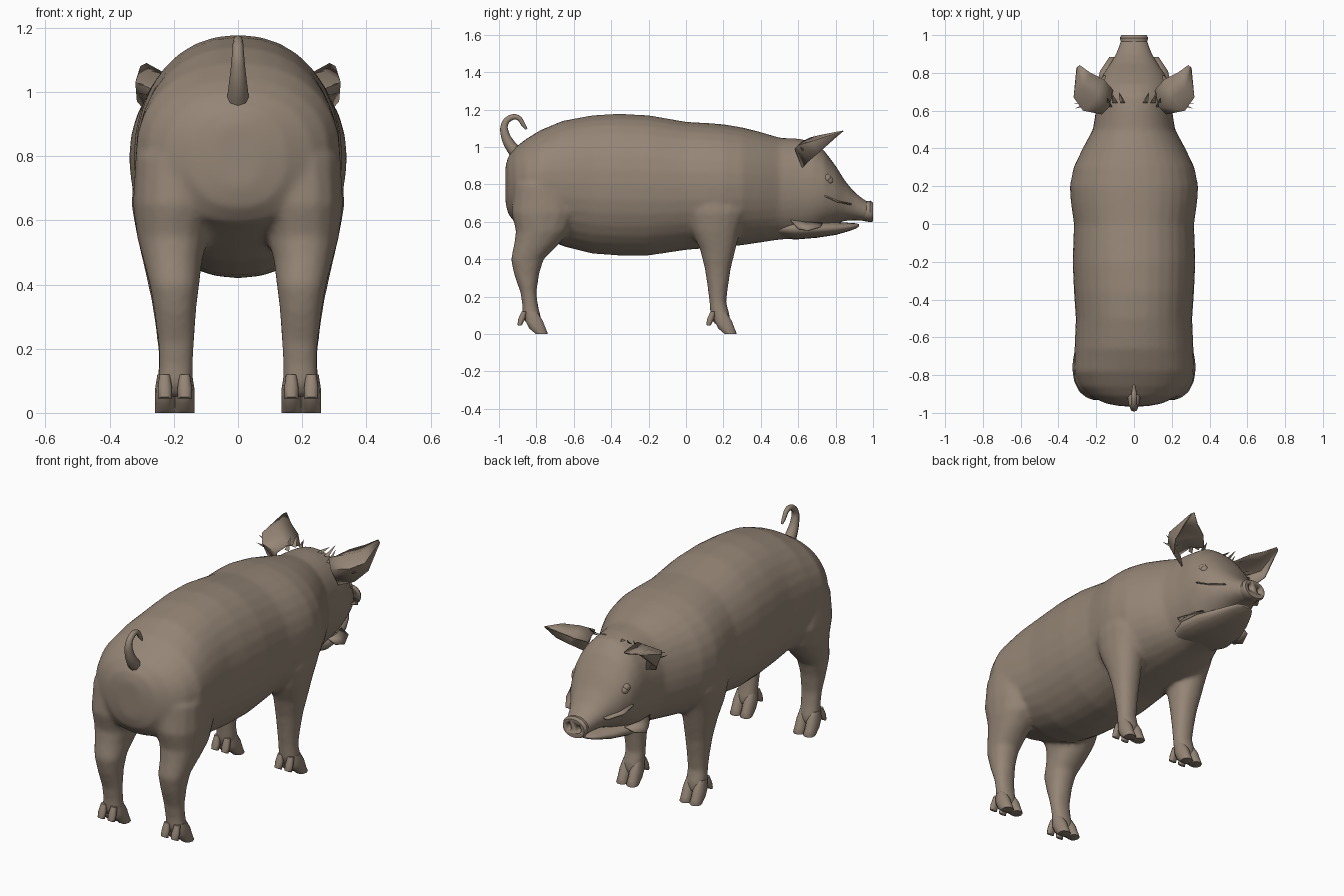
import bpy, bmesh
from math import sin, cos, pi
from mathutils import Vector

cube = bpy.data.objects.get("Cube")
if cube:
    bpy.data.objects.remove(cube)

hide = bpy.data.materials.new("brown hide")
hide.use_nodes = True
hide.diffuse_color = (0.30, 0.235, 0.18, 1)
hide.node_tree.nodes["Principled BSDF"].inputs["Base Color"].default_value = hide.diffuse_color


def finish(bm, name, angle=0.9):
    bmesh.ops.recalc_face_normals(bm, faces=bm.faces)
    mesh = bpy.data.meshes.new(name)
    bm.to_mesh(mesh)
    bm.free()
    mesh.materials.append(hide)
    ob = bpy.data.objects.new(name, mesh)
    bpy.context.collection.objects.link(ob)
    bpy.ops.object.select_all(action='DESELECT')
    ob.select_set(True)
    bpy.context.view_layer.objects.active = ob
    bpy.ops.object.shade_smooth_by_angle(angle=angle)
    return ob


def loft(bm, rings):
    """Skin a stack of closed rings and cap both ends."""
    rows = [[bm.verts.new(p) for p in r] for r in rings]
    n = len(rows[0])
    for a, b in zip(rows, rows[1:]):
        for i in range(n):
            bm.faces.new((a[i], a[(i + 1) % n], b[(i + 1) % n], b[i]))
    bm.faces.new(rows[0])
    bm.faces.new(rows[-1])


def oval(n, power=2.0):
    for i in range(n):
        c, s = cos(2 * pi * i / n), sin(2 * pi * i / n)
        yield (abs(c) ** (2 / power) * (1 if c > 0 else -1),
               abs(s) ** (2 / power) * (1 if s > 0 else -1))


def upright(y, top, bottom, width, n=32, power=2.15):
    """Ring facing along y."""
    return [(c * width, y, (top + bottom) / 2 + s * (top - bottom) / 2)
            for c, s in oval(n, power)]


def level(z, back, front, inner, outer, side=1, n=16):
    """Ring lying flat at height z."""
    return [(side * ((inner + outer) / 2 + c * (outer - inner) / 2),
             (back + front) / 2 + s * (front - back) / 2, z)
            for c, s in oval(n, 2.2)]


# Trunk and head: y, top, bottom, half width
trunk = [(-.965, .90, .70, .07), (-.95, .95, .64, .15), (-.91, 1.0, .59, .235),
         (-.86, 1.04, .57, .285), (-.78, 1.09, .53, .318), (-.66, 1.14, .47, .315),
         (-.5, 1.17, .43, .308), (-.36, 1.178, .42, .318), (-.2, 1.17, .42, .325),
         (0, 1.135, .45, .318), (.12, 1.128, .46, .335), (.2, 1.122, .465, .34),
         (.3, 1.105, .475, .32), (.4, 1.08, .49, .272), (.5, 1.05, .505, .218),
         (.6, 1.045, .51, .202), (.68, 1.03, .53, .198), (.74, .98, .565, .188),
         (.8, .90, .59, .16), (.85, .82, .605, .125), (.9, .76, .608, .096),
         (.95, .72, .605, .077), (.975, .708, .602, .07)]
# Legs: z, back, front, inner, outer
rear = [(.80, -.92, -.62, .05, .32), (.65, -.935, -.58, .06, .328),
        (.55, -.91, -.62, .09, .315), (.48, -.92, -.68, .11, .297),
        (.40, -.937, -.76, .12, .276), (.32, -.92, -.785, .13, .262),
        (.22, -.885, -.80, .135, .25), (.15, -.875, -.79, .14, .247),
        (.09, -.875, -.775, .14, .252), (.05, -.85, -.775, .15, .24)]
fore = [(.80, .02, .34, .10, .32), (.65, .005, .33, .11, .333),
        (.55, .03, .29, .12, .315), (.45, .075, .265, .125, .292),
        (.35, .10, .24, .13, .27), (.25, .115, .225, .137, .255),
        (.17, .125, .215, .14, .247), (.10, .13, .235, .14, .252),
        (.05, .15, .235, .15, .24)]
bm = bmesh.new()
loft(bm, [upright(*s) for s in trunk])
for side in (1, -1):
    for leg in (rear, fore):
        loft(bm, [level(*s, side) for s in leg])
body = finish(bm, "body_and_legs", 3.1)
weld = body.modifiers.new("weld_parts", 'REMESH')
weld.mode = 'VOXEL'
weld.voxel_size = 0.012
weld.use_smooth_shade = True
soft = body.modifiers.new("soften", 'SMOOTH')
soft.factor = 0.5
soft.iterations = 9

# Lower jaw, leaving a thin mouth slit under the snout
jaw = [(.45, .60, .53, .12), (.58, .62, .505, .165), (.7, .61, .515, .155),
       (.8, .60, .53, .115), (.87, .595, .55, .08), (.91, .592, .565, .055),
       (.925, .588, .575, .03)]
bm = bmesh.new()
loft(bm, [upright(*s, n=20) for s in jaw])
finish(bm, "lower_jaw")

# Snout disc with two nostrils cut in
bm = bmesh.new()
loft(bm, [upright(*s, n=24) for s in [(.93, .72, .608, .074), (.965, .71, .602, .07),
                                      (.985, .713, .598, .075), (1.0, .703, .602, .066)]])
snout = finish(bm, "snout", 0.7)
bm = bmesh.new()
for side in (1, -1):
    made = bmesh.ops.create_uvsphere(bm, u_segments=12, v_segments=8, radius=1)["verts"]
    for v in made:
        v.co = Vector((v.co.x * .016 + side * .03, v.co.y * .02 + 1.0, v.co.z * .022 + .655))
cutter = finish(bm, "nostril_cutter")
cutter.hide_render = True
cutter.hide_set(True)
cut = snout.modifiers.new("nostrils", 'BOOLEAN')
cut.operation = 'DIFFERENCE'
cut.object = cutter

# Cloven toes and dewclaws on each foot
toe = [(.12, .15, .215), (.07, .15, .247), (.03, .17, .262), (.005, .20, .272), (0, .205, .27)]
claw = [(.12, .13, .16), (.08, .112, .15), (.05, .108, .135), (.045, .115, .13)]
for side, tag in ((1, "left"), (-1, "right")):
    for shift, pair in ((0, "front"), (-1.01, "rear")):
        bm = bmesh.new()
        for x in (.166, .228):
            for rows, half in ((toe, .031), (claw, .022)):
                loft(bm, [level(z, a + shift, b + shift, x - half * (.75 if z > .1 else 1),
                                x + half * (.75 if z > .1 else 1), side, 10)
                          for z, a, b in rows])
        finish(bm, f"{pair}_{tag}_hoof")


def sheet(name, rows, thick=.006):
    """Thin patch through rows of points, mirrored to both sides."""
    bm = bmesh.new()
    grid = [[bm.verts.new(p) for p in r] for r in rows]
    for a, b in zip(grid, grid[1:]):
        for i in range(len(a) - 1):
            bm.faces.new((a[i], a[i + 1], b[i + 1], b[i]))
    ob = finish(bm, name)
    ob.modifiers.new("both_sides", 'MIRROR')
    ob.modifiers.new("thickness", 'SOLIDIFY').thickness = thick


# Cupped ears, rows from root to tip
sheet("ears", [
    [(.11, .71, 1.0), (.13, .62, 1.03), (.17, .58, .99), (.19, .62, .89)],
    [(.16, .765, 1.03), (.20, .66, 1.05), (.27, .60, 1.01), (.27, .65, .92)],
    [(.23, .80, 1.06), (.27, .72, 1.065), (.32, .67, 1.03), (.315, .71, .97)],
    [(.285, .84, 1.09), (.29, .838, 1.088), (.30, .832, 1.083), (.305, .825, 1.078)]])
# Loose skin folds under the eyes and along the jowls
sheet("eye_folds", [[(.09, .885, .70), (.11, .82, .715), (.13, .73, .755)],
                    [(.13, .885, .695), (.18, .81, .71), (.195, .745, .74)]])
sheet("jowl_folds", [[(.17, .56, .61), (.16, .64, .60), (.13, .73, .595)],
                     [(.19, .60, .565), (.21, .65, .555), (.185, .72, .575)]])

# Eyes with heavy lids
bm = bmesh.new()
for side in (1, -1):
    for radius, y, z in ((.022, .765, .82), (.026, .752, .832)):
        for v in bmesh.ops.create_uvsphere(bm, u_segments=12, v_segments=8, radius=radius)["verts"]:
            v.co += Vector((side * .152, y, z))
finish(bm, "eyes")

# Hair tufts: slim spikes behind the ears and over the brow
bm = bmesh.new()
for side in (1, -1):
    for root, tip in (((.24, .63, 1.0), (.32, .64, 1.03)), ((.25, .63, .97), (.315, .61, 1.0)),
                      ((.10, .64, 1.02), (.12, .70, 1.07)), ((.13, .62, 1.0), (.14, .67, 1.06)),
                      ((.06, .64, 1.03), (.08, .70, 1.045))):
        root, tip = Vector(root), Vector(tip)
        r = [bm.verts.new(((root.x + dx) * side, root.y + dy, root.z + dz))
             for dx, dy, dz in ((.014, 0, 0), (-.014, 0, 0), (0, .012, .012))]
        t = bm.verts.new((tip.x * side, tip.y, tip.z))
        bm.faces.new(r)
        for i in range(3):
            bm.faces.new((r[i], r[(i + 1) % 3], t))
finish(bm, "hair_tufts", 0.3)

# Curled, tapering tail: y, z, thickness
path = [(-.89, .95, 2.4), (-.94, 1.01, 1.9), (-.968, 1.07, 1.45), (-.97, 1.12, 1.15),
        (-.94, 1.155, 1.0), (-.90, 1.158, .85), (-.87, 1.12, .7), (-.853, 1.095, .4)]
curve = bpy.data.curves.new("tail", 'CURVE')
curve.dimensions = '3D'
curve.bevel_depth = .016
curve.bevel_resolution = 2
curve.use_fill_caps = True
curve.materials.append(hide)
spline = curve.splines.new('BEZIER')
spline.bezier_points.add(len(path) - 1)
spline.resolution_u = 4
for p, (y, z, r) in zip(spline.bezier_points, path):
    p.co = (0, y, z)
    p.radius = r
    p.handle_left_type = p.handle_right_type = 'AUTO'
bpy.context.collection.objects.link(bpy.data.objects.new("tail", curve))
